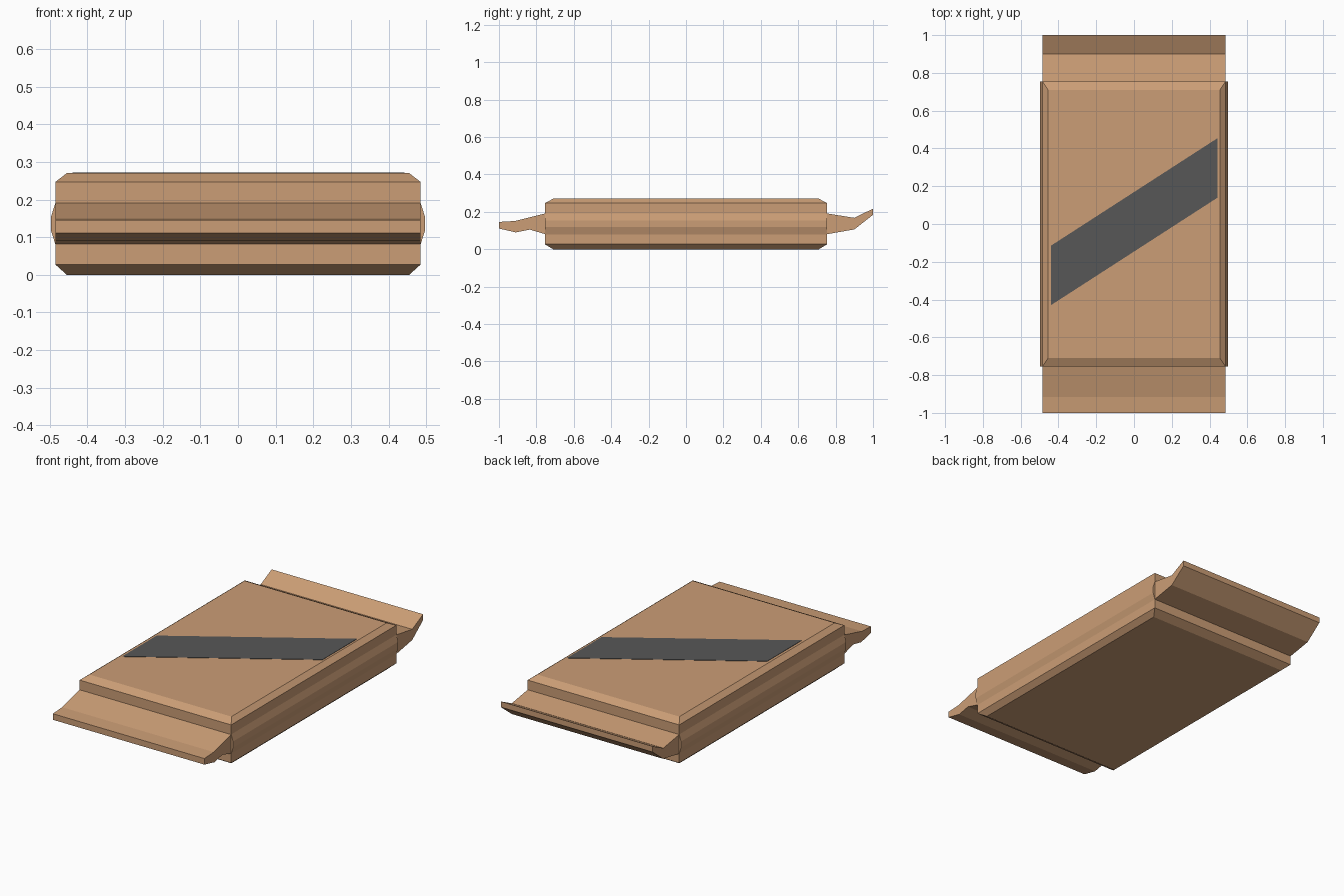
import bpy, bmesh

if "Cube" in bpy.data.objects:
    bpy.data.objects.remove(bpy.data.objects["Cube"])


def material(name, rgb):
    m = bpy.data.materials.new(name)
    m.diffuse_color = (*rgb, 1)
    m.use_nodes = True
    m.node_tree.nodes["Principled BSDF"].inputs["Base Color"].default_value = m.diffuse_color
    return m


wrapper_tan = material("wrapper tan", (0.60, 0.34, 0.18))
stripe_grey = material("stripe dark grey", (0.096, 0.096, 0.096))


def loft(name, rings, mat):
    """Join equal-length rings of points with flat faces and cap both ends."""
    bm = bmesh.new()
    loops = [[bm.verts.new(p) for p in r] for r in rings]
    for a, b in zip(loops, loops[1:]):
        n = len(a)
        for i in range(n):
            j = (i + 1) % n
            bm.faces.new((a[i], a[j], b[j], b[i]))
    bm.faces.new(loops[0][::-1])
    bm.faces.new(loops[-1])
    bmesh.ops.recalc_face_normals(bm, faces=bm.faces)
    me = bpy.data.meshes.new(name)
    bm.to_mesh(me)
    bm.free()
    me.materials.append(mat)
    ob = bpy.data.objects.new(name, me)
    bpy.context.collection.objects.link(ob)
    return ob


# Wrapped body: rectangles (z, half width, half length), chamfered, sides bulging
levels = [(0, 0.455, 0.71), (0.027, 0.485, 0.755), (0.08, 0.485, 0.755),
          (0.118, 0.497, 0.755), (0.154, 0.497, 0.755), (0.192, 0.485, 0.755),
          (0.247, 0.485, 0.755), (0.27, 0.455, 0.71)]
loft("wrapper_body",
     [[(-x, -y, z), (x, -y, z), (x, y, z), (-x, y, z)] for z, x, y in levels],
     wrapper_tan)

# Crimped end flaps: side profiles (y, z) extruded across the width
front = [(-0.75, 0.192), (-0.915, 0.151), (-1, 0.146), (-1, 0.111),
         (-0.91, 0.09), (-0.835, 0.105), (-0.75, 0.08)]
back = [(0.75, 0.192), (0.90, 0.168), (1, 0.217), (1, 0.184),
        (0.90, 0.106), (0.75, 0.08)]
for name, prof in (("front_flap", front), ("back_flap", back)):
    loft(name, [[(x, y, z) for y, z in prof] for x in (-0.485, 0.485)], wrapper_tan)

# Diagonal stripe: thin plate on the top face
stripe = [(-0.44, -0.43), (0.443, 0.14), (0.443, 0.455), (-0.44, -0.115)]
loft("top_stripe", [[(x, y, z) for x, y in stripe] for z in (0.268, 0.272)], stripe_grey)
